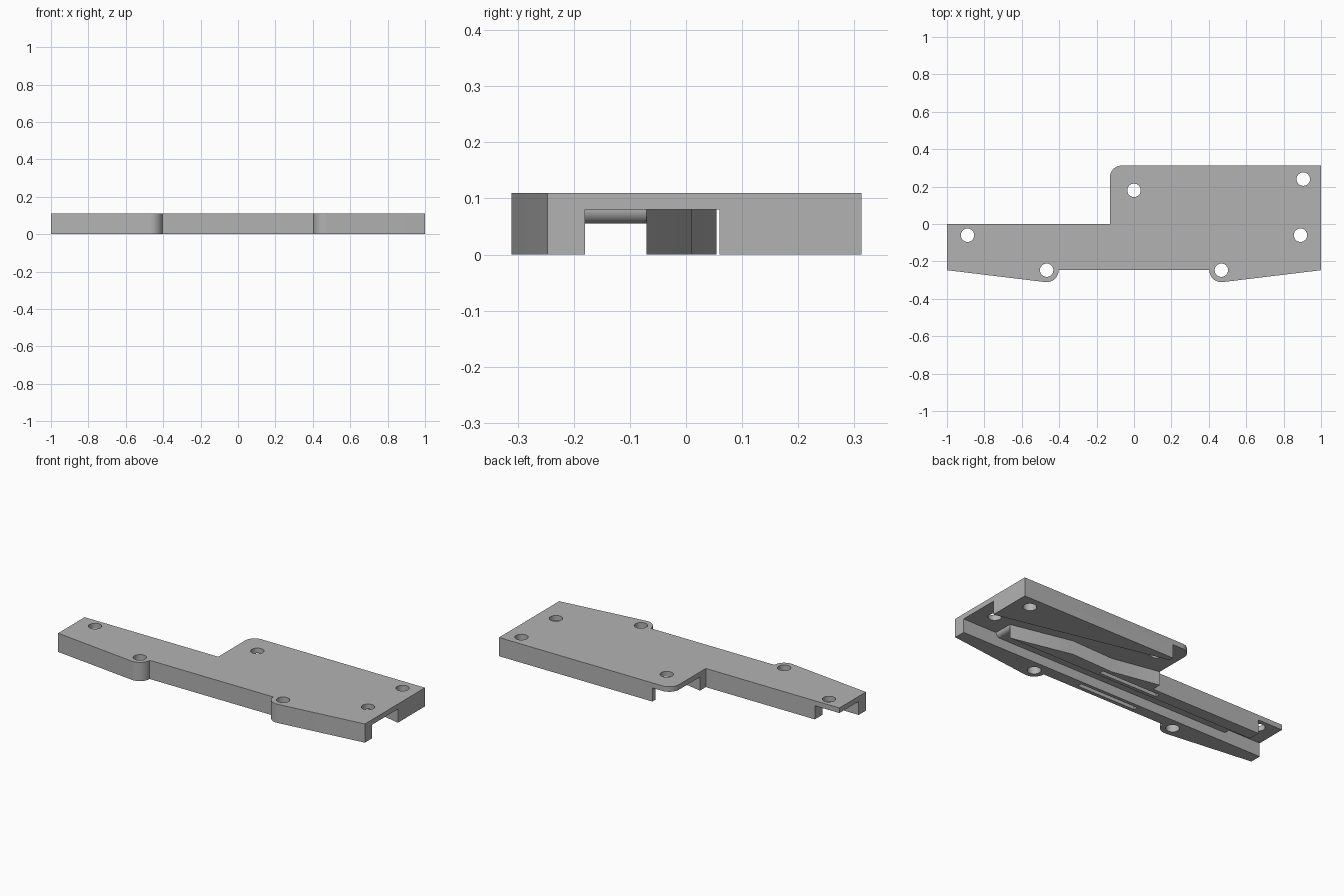
import bpy, bmesh, math

old = bpy.data.objects.get("Cube")
if old:
    bpy.data.objects.remove(old, do_unlink=True)

# Single grey material
grey = bpy.data.materials.new("plain grey")
grey.use_nodes = True
COLOUR = (0.45, 0.45, 0.45, 1)
grey.diffuse_color = COLOUR
grey.node_tree.nodes["Principled BSDF"].inputs["Base Color"].default_value = COLOUR


def arc(cx, cy, r, start, end, n=12):
    """Points along an arc, angles in degrees."""
    angles = [math.radians(start + (end - start) * i / n) for i in range(n + 1)]
    return [(cx + r * math.cos(a), cy + r * math.sin(a)) for a in angles]


def prism(name, outlines, low, high, along_y=False):
    """Extrude flat outlines from low to high, along z or along y."""
    bm = bmesh.new()
    for points in outlines:
        place = (lambda u, v: (u, low, v)) if along_y else (lambda u, v: (u, v, low))
        face = bm.faces.new([bm.verts.new(place(u, v)) for u, v in points])
        side = bmesh.ops.extrude_face_region(bm, geom=[face])
        verts = [g for g in side["geom"] if isinstance(g, bmesh.types.BMVert)]
        step = (0, high - low, 0) if along_y else (0, 0, high - low)
        bmesh.ops.translate(bm, verts=verts, vec=step)
    bmesh.ops.recalc_face_normals(bm, faces=bm.faces)
    mesh = bpy.data.meshes.new(name)
    bm.to_mesh(mesh)
    bm.free()
    obj = bpy.data.objects.new(name, mesh)
    bpy.context.collection.objects.link(obj)
    mesh.materials.append(grey)
    return obj


def activate(obj):
    bpy.ops.object.select_all(action="DESELECT")
    obj.select_set(True)
    bpy.context.view_layer.objects.active = obj


def cut(body, cutter):
    """Subtract the cutter, then remove it."""
    cutter.hide_render = True
    activate(body)
    mod = body.modifiers.new("cut", "BOOLEAN")
    mod.operation = "DIFFERENCE"
    mod.solver = "EXACT"
    mod.object = cutter
    bpy.ops.object.modifier_apply(modifier=mod.name)
    bpy.data.objects.remove(cutter, do_unlink=True)


FRONT, BACK, TOP, CEILING = -0.247, 0.313, 0.11, 0.08
LOBE_X, LOBE_R = 0.467, 0.064

# Plate outline with two front lobes and one rounded back corner
outline = [(-1, FRONT)]
outline += arc(-LOBE_X, FRONT, LOBE_R, 263, 360)
outline += arc(LOBE_X, FRONT, LOBE_R, 180, 277)
outline += [(1, FRONT), (1, BACK)]
outline += arc(-0.065, BACK - 0.064, 0.064, 90, 180)
outline += [(-0.129, 0), (-1, 0)]
body = prism("cover_plate", [outline], 0, TOP)

# Underside pocket, leaving the front wall, guide wall and corner wedge
pocket = [(1.1, -0.18), (-1.1, -0.18), (-1.1, 0.1), (-0.84, 0.1), (-0.84, -0.07),
          (0.78, -0.07), (0.42, 0.01), (0.15, 0.0), (-0.16, 0.06), (-0.16, 0.4),
          (0, 0.4), (0, 0.285), (1, 0.06), (1.1, 0.0375)]
cut(body, prism("pocket_cutter", [pocket], -0.1, CEILING))

# Screw holes
centres = [(-0.89, -0.06), (0.89, -0.06), (-LOBE_X, FRONT), (LOBE_X, FRONT),
           (0.905, 0.24), (0, 0.18)]
holes = [arc(x, y, 0.036, 0, 345, 23) for x, y in centres]
cut(body, prism("hole_cutter", holes, -0.1, 0.2))

# Shallow slots on either side of the channel
slots = [[(-0.19, y), (0.19, y), (0.19, y + 0.025), (-0.19, y + 0.025)]
         for y in (-0.225, -0.05)]
cut(body, prism("slot_cutter", slots, -0.1, 0.05))

# Raised channel floor with rounded ends
END, R = 0.78, 0.025
profile = [(-END, CEILING + 0.005)]
profile += arc(-END + R, CEILING, R, 180, 270, 8)
profile += arc(END - R, CEILING, R, 270, 360, 8)
profile += [(END, CEILING + 0.005)]
pad = prism("channel_floor", [profile], -0.18, -0.07, along_y=True)

for obj in (body, pad):
    activate(obj)
    bpy.ops.object.shade_smooth_by_angle(angle=math.radians(30))
